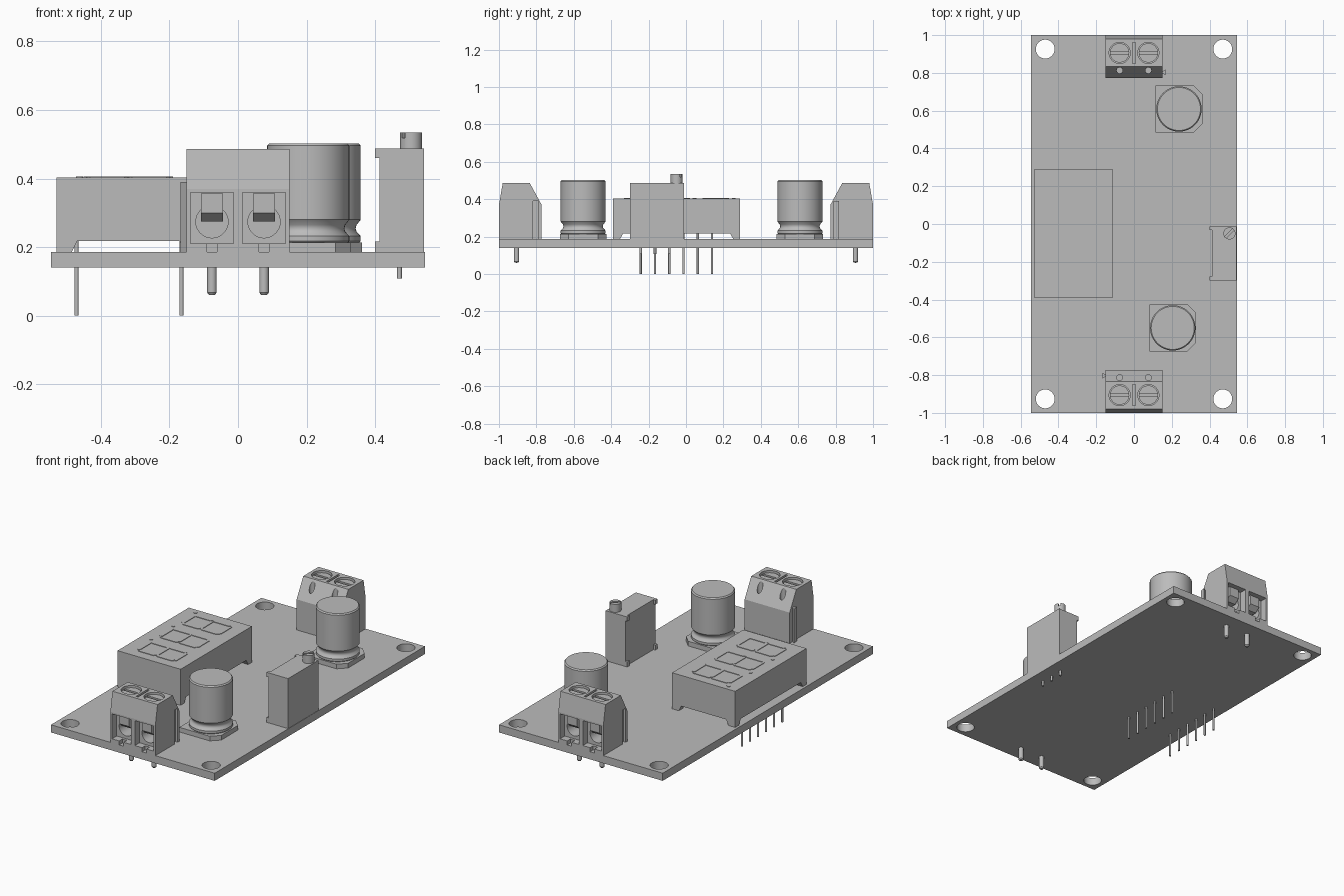
import bpy, bmesh, math
from mathutils import Matrix, Vector

if "Cube" in bpy.data.objects:
    bpy.data.objects.remove(bpy.data.objects["Cube"], do_unlink=True)

grey = bpy.data.materials.new("plain grey")
grey.use_nodes = True
COLOUR = (0.5, 0.5, 0.5, 1)
grey.diffuse_color = COLOUR
for node in grey.node_tree.nodes:
    if node.type == 'BSDF_PRINCIPLED':
        node.inputs["Base Color"].default_value = COLOUR

BOARD_LOW, BOARD_TOP = 0.14, 0.186


# ---- helpers ----
def finish(name, bm, smooth=False):
    bmesh.ops.recalc_face_normals(bm, faces=bm.faces)
    mesh = bpy.data.meshes.new(name)
    bm.to_mesh(mesh)
    bm.free()
    mesh.materials.append(grey)
    obj = bpy.data.objects.new(name, mesh)
    bpy.context.collection.objects.link(obj)
    if smooth:
        select(obj)
        bpy.ops.object.shade_smooth_by_angle(angle=math.radians(35))
    return obj


def select(obj):
    bpy.ops.object.select_all(action='DESELECT')
    obj.select_set(True)
    bpy.context.view_layer.objects.active = obj


def prism(name, points, axis, lo, hi):
    """Extrude a 2D outline along x (points are y, z), y (x, z) or z (x, y)."""
    bm = bmesh.new()
    i = "xyz".index(axis)

    def place(p, depth):
        c = list(p)
        c.insert(i, depth)
        return c
    face = bm.faces.new([bm.verts.new(place(p, lo)) for p in points])
    ext = bmesh.ops.extrude_face_region(bm, geom=[face])
    shift = Vector(place((0, 0), hi - lo))
    bmesh.ops.translate(bm, vec=shift, verts=[v for v in ext["geom"] if isinstance(v, bmesh.types.BMVert)])
    return finish(name, bm)


def box(name, x0, x1, y0, y1, z0, z1):
    return prism(name, [(x0, y0), (x1, y0), (x1, y1), (x0, y1)], 'z', z0, z1)


def cylinder(name, a, b, r, axis, lo, hi, sides=32):
    ring = [(a + r * math.cos(2 * math.pi * k / sides), b + r * math.sin(2 * math.pi * k / sides))
            for k in range(sides)]
    obj = prism(name, ring, axis, lo, hi)
    select(obj)
    bpy.ops.object.shade_smooth_by_angle(angle=math.radians(35))
    return obj


def lathe(name, profile, x, y):
    bm = bmesh.new()
    verts = [bm.verts.new((r, 0, z)) for r, z in profile]
    edges = [bm.edges.new(pair) for pair in zip(verts, verts[1:])]
    bmesh.ops.spin(bm, geom=verts + edges, cent=(0, 0, 0), axis=(0, 0, 1),
                   angle=2 * math.pi, steps=48)
    bmesh.ops.remove_doubles(bm, verts=bm.verts, dist=1e-5)
    bmesh.ops.translate(bm, vec=(x, y, 0), verts=bm.verts)
    return finish(name, bm, True)


def cut(obj, *cutters):
    for cutter in cutters:
        mod = obj.modifiers.new("cut", 'BOOLEAN')
        mod.operation, mod.solver, mod.object = 'DIFFERENCE', 'EXACT', cutter
        select(obj)
        bpy.ops.object.modifier_apply(modifier=mod.name)
        bpy.data.objects.remove(cutter, do_unlink=True)


# ---- circuit board with corner holes ----
board = box("circuit_board", -0.545, 0.545, -1, 1, BOARD_LOW, BOARD_TOP)
cut(board, *[cylinder("hole", sx * 0.47, sy * 0.926, 0.05, 'z', 0, 0.3)
             for sx in (-1, 1) for sy in (-1, 1)])
select(board)
bpy.ops.object.shade_smooth_by_angle(angle=math.radians(35))


# ---- two-way screw terminal; the back one is turned half round ----
def terminal(prefix, turned):
    body = prism(prefix + "_terminal_body",
                 [(-1, BOARD_TOP), (-1, 0.37), (-0.98, 0.486), (-0.835, 0.486),
                  (-0.772, 0.37), (-0.772, BOARD_TOP)], 'x', -0.15, 0.15)
    parts = [body]
    for side, x in (("right", -0.076), ("left", 0.076)):
        tag = f"{prefix}_terminal_{side}_"
        cut(body,
            box("window", x - 0.063, x + 0.063, -1.1, -0.955, 0.21, 0.36),
            cylinder("wire_hole", x, 0.274, 0.047, 'y', -1.1, -0.87),
            box("notch", x - 0.015, x + 0.015, -1.1, -0.97, 0.1, 0.215),
            cylinder("screw_hole", x, -0.906, 0.056, 'z', 0.44, 0.6),
            cylinder("probe_hole", x, -0.813, 0.016, 'z', 0.38, 0.6, 16))
        clamp = prism(tag + "clamp", [(-0.975, 0.356), (-0.975, 0.30), (-0.945, 0.275),
                                      (-0.88, 0.275), (-0.88, 0.356)], 'x', x - 0.032, x + 0.032)
        screw = cylinder(tag + "screw", x, -0.906, 0.051, 'z', 0.43, 0.475)
        cut(screw, box("slot", x - 0.1, x + 0.1, -0.914, -0.898, 0.455, 0.5))
        pin = lathe(tag + "pin", [(0, 0.06), (0.009, 0.061), (0.014, 0.068),
                                  (0.014, 0.2), (0, 0.2)], x, -0.906)
        parts += [clamp, screw, pin]
    cut(body, box("divider_groove", -0.007, 0.007, -0.96, -0.85, 0.465, 0.6),
        box("side_groove", 0.135, 0.2, -0.818, -0.788, 0.1, 0.39))
    parts.append(prism(prefix + "_terminal_rib",
                       [(-0.149, -0.808), (-0.167, -0.818), (-0.167, -0.788), (-0.149, -0.798)],
                       'z', BOARD_TOP, 0.39))
    if turned:
        for part in parts:
            part.data.transform(Matrix.Rotation(math.pi, 4, 'Z'))


terminal("front", False)
terminal("back", True)


# ---- can capacitors on chamfered bases ----
def capacitor(prefix, x, y):
    h, c = 0.124, 0.045
    prism(prefix + "_capacitor_base",
          [(x - h, y - h), (x + h - c, y - h), (x + h, y - h + c),
           (x + h, y + h - c), (x + h - c, y + h), (x - h, y + h)], 'z', BOARD_TOP, 0.214)
    lathe(prefix + "_capacitor_can",
          [(0, 0.21), (0.113, 0.21), (0.12, 0.218), (0.12, 0.232), (0.108, 0.245),
           (0.105, 0.255), (0.108, 0.265), (0.12, 0.28), (0.12, 0.496),
           (0.114, 0.503), (0, 0.503)], x, y)


capacitor("back", 0.238, 0.609)
capacitor("front", 0.205, -0.55)

# ---- three-digit display ----
X0, X1, Y0, Y1 = -0.53, -0.11, -0.389, 0.289
box("display_body", X0, X1, Y0, Y1, 0.218, 0.403)
for n, (x, dx) in enumerate([(X0, 1), (X1, -1)]):
    for m, (y, dy) in enumerate([(Y0, 1), (Y1, -1)]):
        bm = bmesh.new()
        rings = []
        for z, a, b in ((BOARD_TOP, 0.045, 0.035), (0.22, 0.062, 0.055)):
            rings.append([bm.verts.new((x + dx * u, y + dy * v, z))
                          for u, v in ((0, 0), (a, 0), (a, b), (0, b))])
        bm.faces.new(rings[0])
        bm.faces.new(rings[1])
        for k in range(4):
            j = (k + 1) % 4
            bm.faces.new((rings[0][k], rings[0][j], rings[1][j], rings[1][k]))
        finish(f"display_foot_{2 * n + m + 1}", bm)


# ---- digit segments as thin pointed bars ----
def segment(name, cx, cy, length, along_x):
    a, w = length / 2, 0.009
    outline = [(-a, 0), (w - a, -w), (a - w, -w), (a, 0), (a - w, w), (w - a, w)]
    points = [(cx + u, cy + v) if along_x else (cx + v, cy + u) for u, v in outline]
    prism(name, points, 'z', 0.402, 0.406)


for d in range(3):
    cy = -0.05 + (d - 1) * 0.21
    for k in range(3):
        segment(f"digit_{d + 1}_bar_{k + 1}", -0.32 + (k - 1) * 0.122, cy, 0.12, False)
    for k, (sx, sy) in enumerate([(-1, -1), (-1, 1), (1, -1), (1, 1)]):
        segment(f"digit_{d + 1}_side_{k + 1}", -0.32 + sx * 0.061, cy + sy * 0.062, 0.118, True)
    cylinder(f"digit_{d + 1}_dot", -0.462, cy + 0.095, 0.01, 'z', 0.402, 0.406, 12)

for row, x in (("right", -0.471), ("left", -0.165)):
    for k in range(6):
        cylinder(f"display_{row}_pin_{k + 1}", x, -0.242 + k * 0.0763, 0.006, 'z', 0, 0.22, 12)

# ---- upright trimmer ----
TY0, TY1 = -0.299, -0.012
box("trimmer_body", 0.412, 0.543, TY0, TY1, BOARD_TOP, 0.487)
for n, y in enumerate((TY0, TY1 - 0.02)):
    box(f"trimmer_foot_{n + 1}", 0.4, 0.415, y, y + 0.02, BOARD_TOP, 0.216)
    box(f"trimmer_tab_{n + 1}", 0.4, 0.415, y, y + 0.02, 0.46, 0.487)
knob = cylinder("trimmer_screw", 0.505, -0.05, 0.032, 'z', 0.48, 0.535)
slot = box("slot", -0.1, 0.1, -0.006, 0.006, 0.518, 0.6)
slot.data.transform(Matrix.Translation((0.505, -0.05, 0)) @ Matrix.Rotation(math.radians(45), 4, 'Z'))
cut(knob, slot)
for k in range(3):
    cylinder(f"trimmer_pin_{k + 1}", 0.471, -0.242 + k * 0.0763, 0.007, 'z', 0.108, 0.2, 12)
